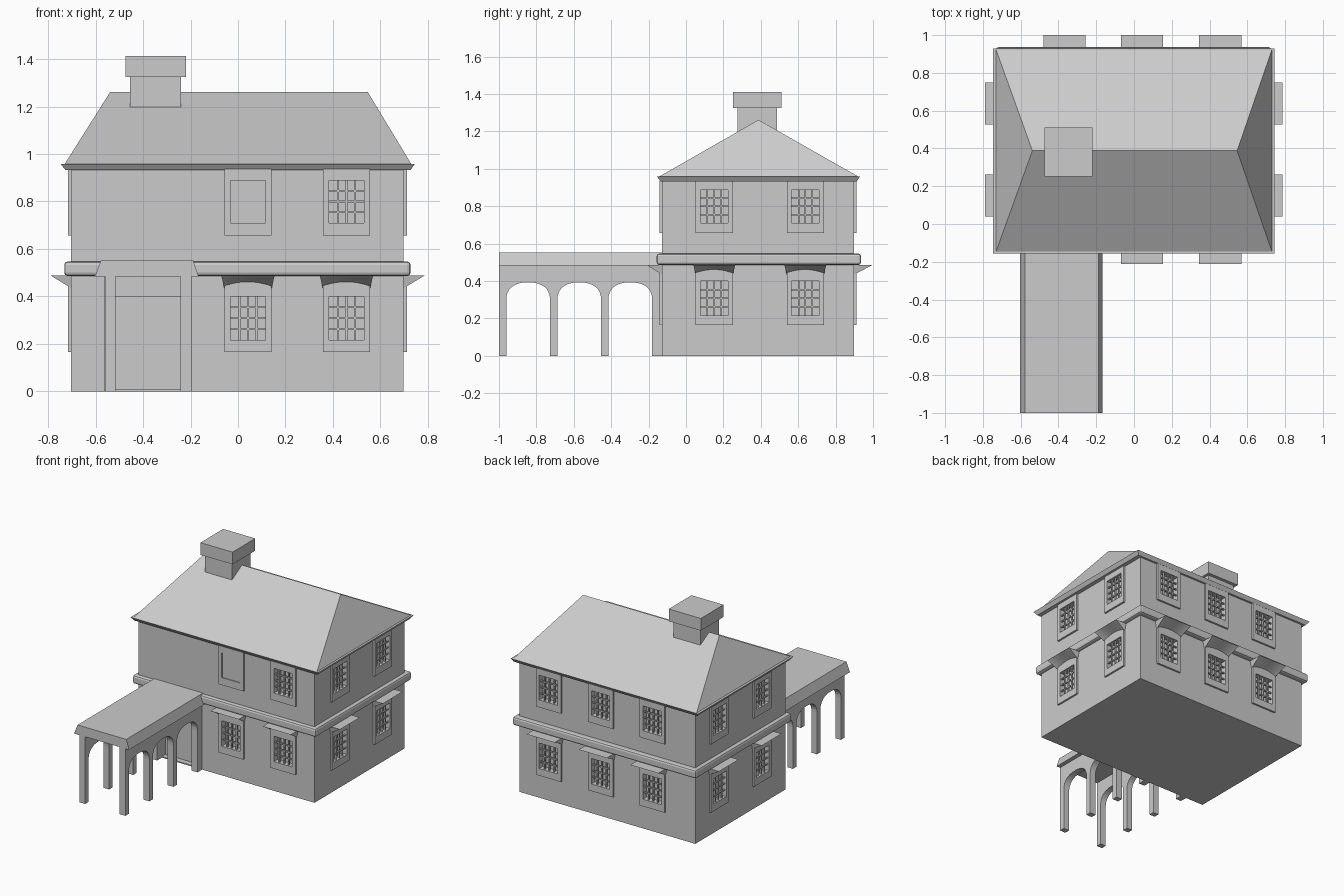
import bpy, bmesh, math
from mathutils import Matrix, Vector

default = bpy.data.objects.get("Cube")
if default:
    bpy.data.objects.remove(default, do_unlink=True)

stone = bpy.data.materials.new("plain_grey")
stone.use_nodes = True
GREY = (0.6, 0.6, 0.6, 1)
stone.diffuse_color = GREY
stone.node_tree.nodes["Principled BSDF"].inputs["Base Color"].default_value = GREY


def finish(name, bm, matrix=None):
    bmesh.ops.recalc_face_normals(bm, faces=bm.faces)
    mesh = bpy.data.meshes.new(name)
    bm.to_mesh(mesh)
    bm.free()
    mesh.materials.append(stone)
    obj = bpy.data.objects.new(name, mesh)
    bpy.context.collection.objects.link(obj)
    if matrix:
        obj.matrix_world = matrix
    return obj


def add_box(bm, x, y, z, matrix=Matrix()):
    size = Matrix.Diagonal((x[1] - x[0], y[1] - y[0], z[1] - z[0], 1))
    mid = Matrix.Translation((sum(x) / 2, sum(y) / 2, sum(z) / 2))
    bmesh.ops.create_cube(bm, size=1, matrix=matrix @ mid @ size)


def box(name, x, y, z, bevel=0):
    bm = bmesh.new()
    add_box(bm, x, y, z)
    if bevel:
        bmesh.ops.bevel(bm, geom=bm.edges[:], offset=bevel, segments=2,
                        profile=0.5, affect='EDGES')
    return finish(name, bm)


def loft(bm, ring_a, ring_b):
    """Closed solid between two matching outlines."""
    a = [bm.verts.new(p) for p in ring_a]
    b = [bm.verts.new(p) for p in ring_b]
    bm.faces.new(a)
    bm.faces.new(b)
    for i in range(len(a)):
        j = (i + 1) % len(a)
        bm.faces.new((a[i], a[j], b[j], b[i]))


def rect(x, y, z):
    return [(x[0], y[0], z), (x[1], y[0], z), (x[1], y[1], z), (x[0], y[1], z)]


# House body
X, Y = (-0.703, 0.698), (-0.128, 0.898)
body = box("house_body", X, Y, (0, 0.945))
cutters = bmesh.new()

# Windows: built facing -y around a wall point, then turned to their wall
HALF, OPEN = 0.099, 0.073
PROUD, DEEP = 0.013, 0.03
LOWER = (0.166, 0.487, 0.217, 0.4)
UPPER = (0.657, 0.936, 0.71, 0.888)


def window(name, matrix, bottom, top, sill, head, blind=False):
    bm = bmesh.new()
    out = (-PROUD, 0.001)
    for side in (-1, 1):
        add_box(bm, sorted((side * OPEN, side * HALF)), out, (bottom, top))
    add_box(bm, (-OPEN, OPEN), out, (bottom, sill))
    add_box(bm, (-OPEN, OPEN), out, (head, top))
    bar = 0.004
    for i in (1, 2, 3):
        x = -OPEN + 2 * OPEN * i / 4
        z = sill + (head - sill) * i / 4
        add_box(bm, (x - bar, x + bar), (-0.004, 0.008), (sill, head))
        add_box(bm, (-OPEN, OPEN), (-0.003, 0.007), (z - bar, z + bar))
    if blind:
        add_box(bm, (-OPEN, OPEN), (-0.006, 0.002), (sill, head))
    finish(name, bm, matrix)
    add_box(cutters, (-OPEN, OPEN), (-0.05, DEEP), (sill, head), matrix)


def hood(name, matrix, reach):
    """Flat-topped hood whose sloping underside meets the wall in an arc."""
    bm = bmesh.new()
    steps, rows = 10, []
    for i in range(steps + 1):
        t = 2 * i / steps - 1
        arc = 0.435 + 0.022 * (1 - t * t)
        points = [(t * 0.112, 0, 0.487), (t * 0.112, -reach, 0.487), (t * 0.1, 0, arc)]
        rows.append([bm.verts.new(p) for p in points])
    for a, b in zip(rows, rows[1:]):
        for i in range(3):
            j = (i + 1) % 3
            bm.faces.new((a[i], a[j], b[j], b[i]))
    bm.faces.new(rows[0])
    bm.faces.new(rows[-1])
    finish(name, bm, matrix)


FRONT_X, SIDE_Y = (0.042, 0.457), (0.151, 0.638)
walls = {
    "front": (0, [(x, Y[0]) for x in FRONT_X], 0.085),
    "left": (90, [(X[1], y) for y in SIDE_Y], 0.087),
    "back": (180, [(x, Y[1]) for x in (-0.368,) + FRONT_X], 0.102),
    "right": (-90, [(X[0], y) for y in SIDE_Y], 0.085),
}
for wall, (angle, spots, reach) in walls.items():
    for n, (x, y) in enumerate(spots, 1):
        place = Matrix.Translation((x, y, 0)) @ Matrix.Rotation(math.radians(angle), 4, 'Z')
        window(f"lower_window_{wall}_{n}", place, *LOWER)
        window(f"upper_window_{wall}_{n}", place, *UPPER,
               blind=(wall == "front" and n == 1))
        hood(f"window_hood_{wall}_{n}", place, reach)

# Door recess and surround
DOOR = (-0.516, -0.242)
add_box(cutters, DOOR, (-0.2, Y[0] + 0.04), (0.008, 0.398))
bm = bmesh.new()
add_box(bm, (-0.562, DOOR[0]), (-0.142, -0.127), (0, 0.484))
add_box(bm, (DOOR[1], -0.196), (-0.142, -0.127), (0, 0.484))
add_box(bm, DOOR, (-0.142, -0.127), (0.398, 0.484))
finish("door_surround", bm)

# Cut all the openings into the body
cutter = finish("opening_cutter", cutters)
cutter.hide_render = True
cut = body.modifiers.new("openings", 'BOOLEAN')
cut.object = cutter
cut.solver = 'EXACT'
bpy.context.view_layer.update()
mesh = bpy.data.meshes.new_from_object(
    body.evaluated_get(bpy.context.evaluated_depsgraph_get()))
body.modifiers.clear()
body.data = mesh
bpy.data.objects.remove(cutter, do_unlink=True)

# Band between the floors
box("floor_band", (-0.732, 0.727), (-0.157, 0.936), (0.486, 0.547), 0.014)

# Eaves and hipped roof
bm = bmesh.new()
loft(bm, rect((-0.727, 0.727), (-0.136, 0.912), 0.932),
     rect((-0.747, 0.745), (-0.155, 0.93), 0.958))
finish("eaves", bm)

bm = bmesh.new()
base = [bm.verts.new(p) for p in rect((-0.73, 0.73), (-0.145, 0.922), 0.958)]
ridge = [bm.verts.new((x, 0.388, 1.262)) for x in (-0.538, 0.546)]
bm.faces.new(base)
bm.faces.new((base[0], base[1], ridge[1], ridge[0]))
bm.faces.new((base[2], base[3], ridge[0], ridge[1]))
bm.faces.new((base[1], base[2], ridge[1]))
bm.faces.new((base[3], base[0], ridge[0]))
finish("hipped_roof", bm)

# Chimney
box("chimney_shaft", (-0.455, -0.24), (0.275, 0.487), (1.1, 1.33))
box("chimney_cap", (-0.475, -0.22), (0.252, 0.51), (1.324, 1.412))

# Covered walk: roof slab with sloping sides
bm = bmesh.new()
section = [(-0.604, 0.483), (-0.166, 0.483), (-0.189, 0.552), (-0.577, 0.552)]
loft(bm, [(x, -1, z) for x, z in section], [(x, -0.12, z) for x, z in section])
finish("walk_roof", bm)

# Arcades: three flattened arches on four posts each
POST, PITCH, TOP, RISE = 0.039, 0.273, 0.393, 0.095
outline = [(-1, 0.486), (-1, 0)]
for k in range(3):
    start = -1 + k * PITCH + POST
    end = -1 + (k + 1) * PITCH
    mid, half = (start + end) / 2, (end - start) / 2
    outline.append((start, 0))
    for i in range(17):
        a = math.pi * (1 - i / 16)
        c, s = math.cos(a), math.sin(a)
        outline.append((mid + math.copysign(abs(c) ** 0.85, c) * half,
                        TOP - RISE + max(s, 0) ** 0.85 * RISE))
    outline.append((end, 0))
last = -1 + 3 * PITCH + POST
outline += [(last, 0), (last, 0.486)]
for name, x0, x1 in (("right_arcade", -0.56, -0.516), ("left_arcade", -0.242, -0.196)):
    bm = bmesh.new()
    loft(bm, [(x0, y, z) for y, z in outline], [(x1, y, z) for y, z in outline])
    finish(name, bm)
